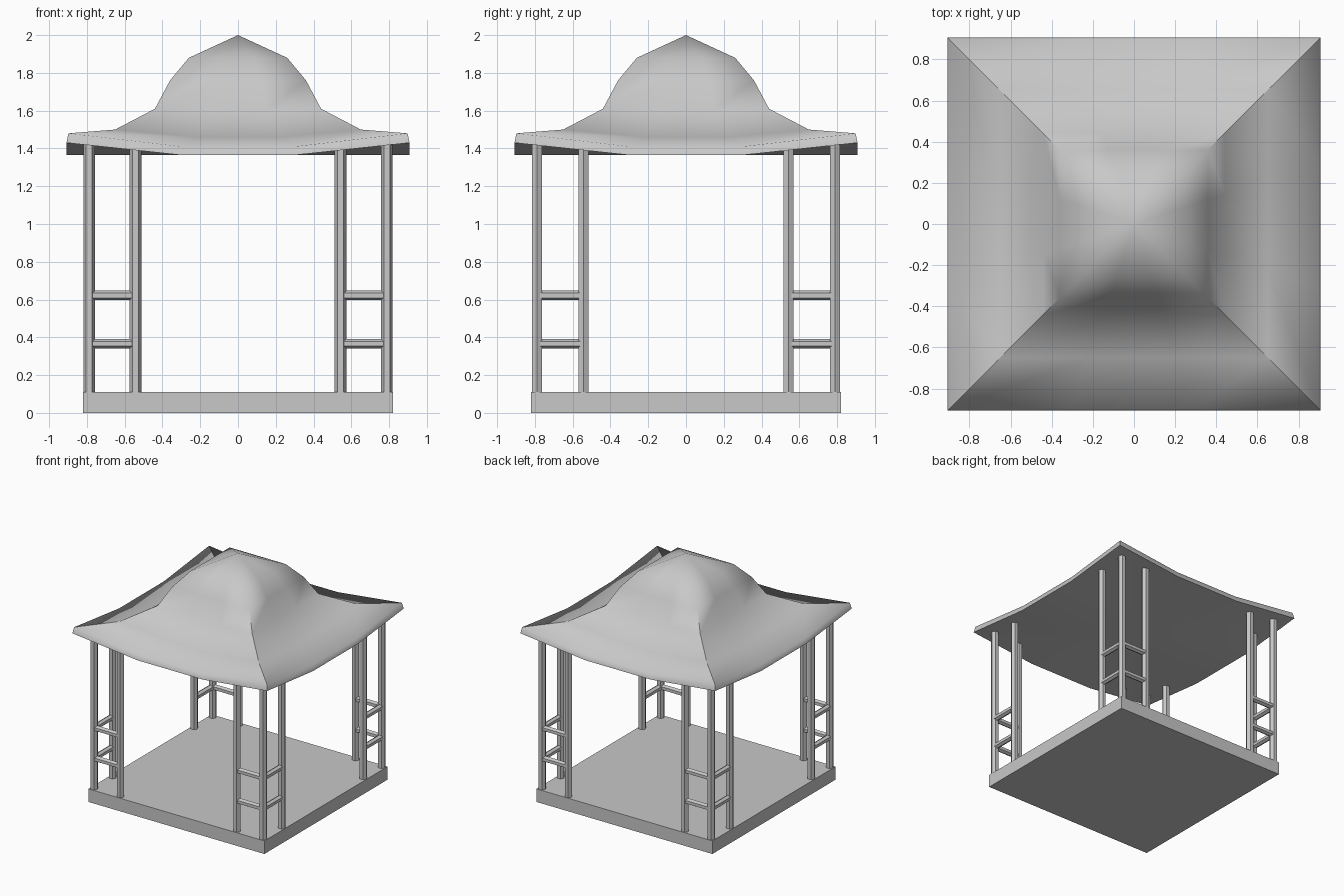
import bpy, bmesh, math
from mathutils import Vector

cube = bpy.data.objects.get("Cube")
if cube:
    bpy.data.objects.remove(cube, do_unlink=True)

grey = bpy.data.materials.new("plain_grey")
grey.use_nodes = True
grey.diffuse_color = (0.58, 0.58, 0.58, 1)
grey.node_tree.nodes["Principled BSDF"].inputs["Base Color"].default_value = grey.diffuse_color


def make(name, bm):
    bmesh.ops.recalc_face_normals(bm, faces=bm.faces)
    mesh = bpy.data.meshes.new(name)
    bm.to_mesh(mesh)
    bm.free()
    mesh.materials.append(grey)
    obj = bpy.data.objects.new(name, mesh)
    bpy.context.collection.objects.link(obj)
    return obj


def hex_bar(name, start, end, radius, side):
    """Six-sided bar from start to end, with one corner pointing along side."""
    start, end, side = Vector(start), Vector(end), Vector(side)
    other = (end - start).normalized().cross(side)
    bm = bmesh.new()
    ends = []
    for p in (start, end):
        ends.append([bm.verts.new(p + radius * (math.cos(a) * side + math.sin(a) * other))
                     for a in (i * math.pi / 3 for i in range(6))])
        bm.faces.new(ends[-1])
    for i in range(6):
        j = (i + 1) % 6
        bm.faces.new((ends[0][i], ends[0][j], ends[1][j], ends[1][i]))
    return make(name, bm)


# Deck slab
bm = bmesh.new()
bmesh.ops.create_cube(bm, size=1)
bmesh.ops.scale(bm, vec=(1.64, 1.64, 0.11), verts=bm.verts)
bmesh.ops.translate(bm, vec=(0, 0, 0.055), verts=bm.verts)
make("deck", bm)

# Three posts and four rails at every corner
OUT, IN, TOP = 0.788, 0.543, 1.415
for sx, fx in ((-1, "right"), (1, "left")):
    for sy, fy in ((-1, "front"), (1, "back")):
        tag = f"{fy}_{fx}"
        spots = {"corner": (OUT, OUT, 1.435), "edge": (IN, OUT, TOP), "side": (OUT, IN, TOP)}
        for kind, (x, y, top) in spots.items():
            hex_bar(f"{tag}_{kind}_post", (sx * x, sy * y, 0.1), (sx * x, sy * y, top),
                    0.031, (1, 0, 0))
        for level, z in (("lower", 0.366), ("upper", 0.622)):
            for kind in ("edge", "side"):
                x, y, _ = spots[kind]
                hex_bar(f"{tag}_{kind}_{level}_rail", (sx * OUT, sy * OUT, z),
                        (sx * x, sy * y, z), 0.025, (0, 0, 1))

# Roof: square rings (half width, mid height, corner height), ceiling to cap
RINGS = [(0.30, 1.365, 1.365), (0.908, 1.365, 1.43), (0.898, 1.41, 1.48),
         (0.65, 1.46, 1.50), (0.44, 1.60, 1.61), (0.36, 1.76, 1.76), (0.26, 1.88, 1.88)]
SIDE = 3
bm = bmesh.new()
loops = []
for half, mid, corner in RINGS:
    loop = []
    for turn in range(4):
        for k in range(SIDE):
            t = -1 + 2 * k / SIDE
            x, y = t * half, -half
            for _ in range(turn):
                x, y = -y, x
            loop.append(bm.verts.new((x, y, corner if k == 0 else mid)))
    loops.append(loop)
count = 4 * SIDE
for low, high in zip(loops, loops[1:]):
    for i in range(count):
        j = (i + 1) % count
        bm.faces.new((low[i], low[j], high[j], high[i]))
bm.faces.new(loops[0])
peak = bm.verts.new((0, 0, 2))
for i in range(count):
    bm.faces.new((loops[-1][i], loops[-1][(i + 1) % count], peak))
for f in bm.faces:
    f.smooth = True

# Crisp hips on the skirt and a crisp lower eave edge; the cap stays soft
for a, b in zip(loops[1:5], loops[2:6]):
    for i in range(0, count, SIDE):
        bm.edges.get((a[i], b[i])).smooth = False
for i in range(count):
    bm.edges.get((loops[1][i], loops[1][(i + 1) % count])).smooth = False
make("roof", bm)
